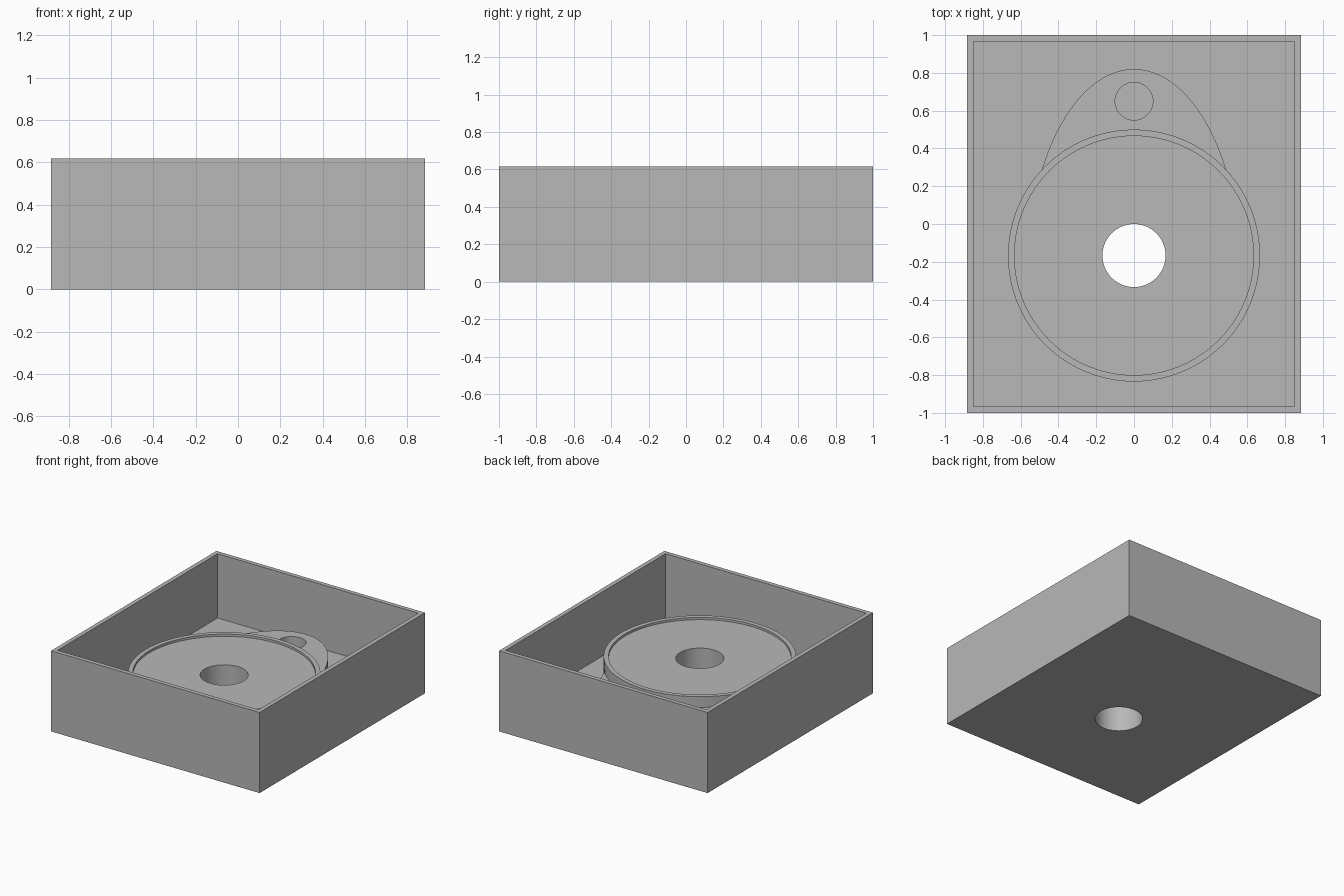
import bpy
import bmesh
import math
from mathutils import Vector
from mathutils.geometry import interpolate_bezier

default = bpy.data.objects.get("Cube")
if default:
    bpy.data.objects.remove(default, do_unlink=True)

# Overall sizes
HALF_X, HALF_Y, HEIGHT, WALL = 0.883, 1.0, 0.617, 0.033
FLOOR, TAB_TOP, DISC_TOP, RIM_TOP = 0.125, 0.285, 0.35, 0.367
DISC_Y, POCKET_Y = -0.167, 0.65
SUNK = FLOOR / 2

grey = bpy.data.materials.new("plain grey")
grey.use_nodes = True
grey.diffuse_color = (0.48, 0.48, 0.48, 1)
grey.node_tree.nodes["Principled BSDF"].inputs["Base Color"].default_value = grey.diffuse_color


def prism(name, outline, bottom, top):
    """Extrude a flat outline between two heights."""
    bm = bmesh.new()
    base = bm.faces.new([bm.verts.new((x, y, bottom)) for x, y in outline])
    side = bmesh.ops.extrude_face_region(bm, geom=[base])["geom"]
    verts = [v for v in side if isinstance(v, bmesh.types.BMVert)]
    bmesh.ops.translate(bm, verts=verts, vec=(0, 0, top - bottom))
    bmesh.ops.recalc_face_normals(bm, faces=bm.faces)
    mesh = bpy.data.meshes.new(name)
    bm.to_mesh(mesh)
    bm.free()
    mesh.materials.append(grey)
    obj = bpy.data.objects.new(name, mesh)
    bpy.context.collection.objects.link(obj)
    return obj


def rectangle(hx, hy):
    return [(-hx, -hy), (hx, -hy), (hx, hy), (-hx, hy)]


def circle(radius, y, sides=96):
    turns = [math.tau * i / sides for i in range(sides)]
    return [(radius * math.cos(a), y + radius * math.sin(a)) for a in turns]


def combine(target, tool, operation):
    """Join or cut with a second solid, then discard that solid."""
    mod = target.modifiers.new(tool.name, "BOOLEAN")
    mod.object, mod.operation, mod.solver = tool, operation, "EXACT"
    bpy.context.view_layer.objects.active = target
    bpy.ops.object.modifier_apply(modifier=mod.name)
    bpy.data.objects.remove(tool, do_unlink=True)


# Open box with thin walls
casing = prism("casing", rectangle(HALF_X, HALF_Y), 0, HEIGHT)
cavity = prism("cavity", rectangle(HALF_X - WALL, HALF_Y - WALL), FLOOR, HEIGHT + 0.1)
combine(casing, cavity, "DIFFERENCE")

# Rounded tab behind the disc, mirrored from one curve
half = interpolate_bezier(Vector((0.487, 0.288)), Vector((0.40, 0.58)),
                          Vector((0.22, 0.82)), Vector((0, 0.82)), 28)
right = [(p.x, p.y) for p in half]
left = [(-x, y) for x, y in reversed(right[:-1])]
tab = prism("tab", [(0.4, 0.1)] + right + left + [(-0.4, 0.1)], SUNK, TAB_TOP)
combine(tab, prism("pocket", circle(0.1, POCKET_Y, 64), FLOOR, 1), "DIFFERENCE")
combine(casing, tab, "UNION")

# Round platform with a raised rim
combine(casing, prism("disc", circle(0.667, DISC_Y), SUNK, RIM_TOP), "UNION")
combine(casing, prism("recess", circle(0.633, DISC_Y), DISC_TOP, 1), "DIFFERENCE")

# Centre hole through everything
combine(casing, prism("centre_hole", circle(0.167, DISC_Y, 64), -1, 1), "DIFFERENCE")

bpy.ops.object.select_all(action="DESELECT")
casing.select_set(True)
bpy.context.view_layer.objects.active = casing
bpy.ops.object.shade_smooth_by_angle(angle=math.radians(30))
